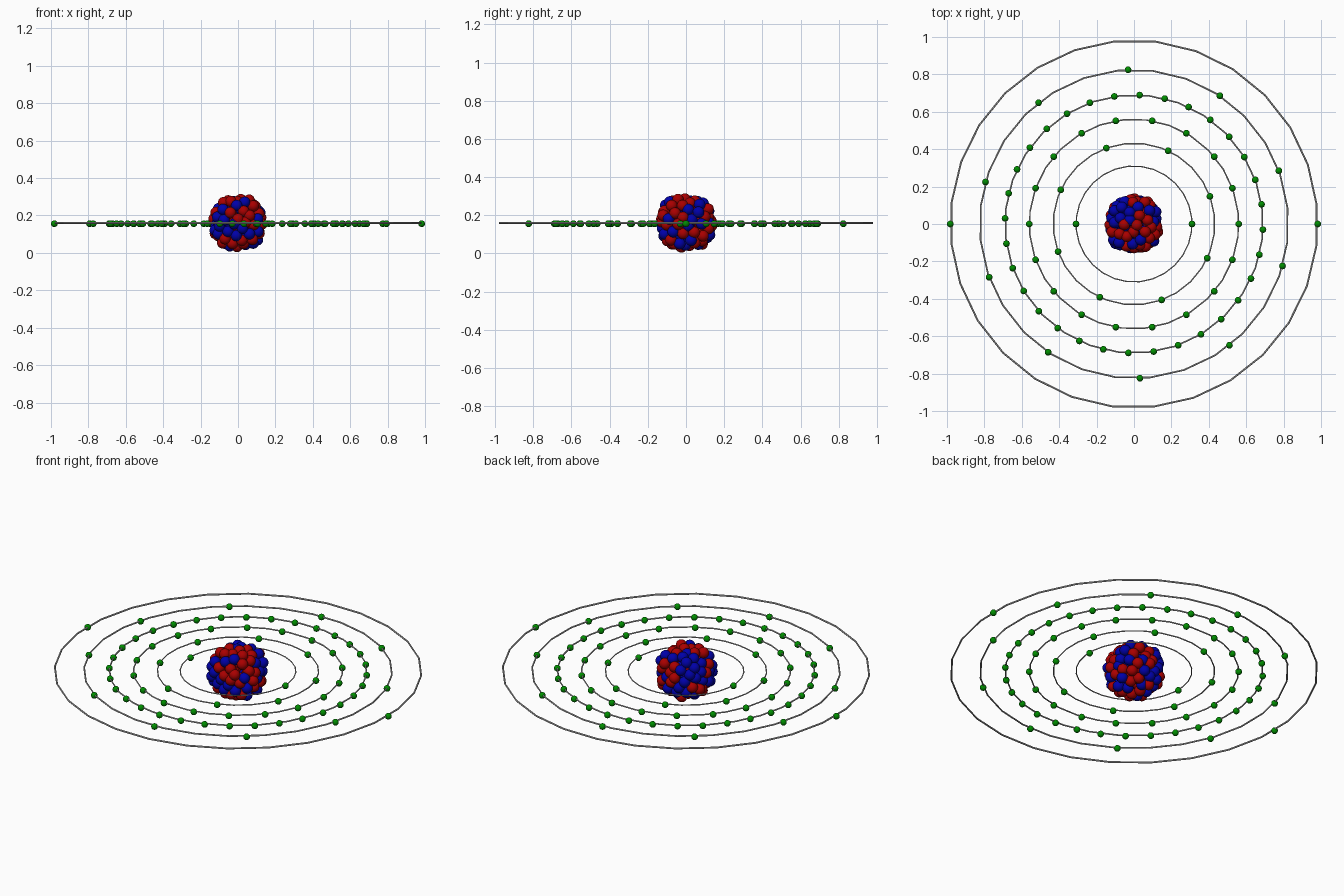
import bpy, math, random
from mathutils import Vector

random.seed(7)
cube = bpy.data.objects.get("Cube")
if cube:
    bpy.data.objects.remove(cube, do_unlink=True)


def material(name, rgb):
    mat = bpy.data.materials.new(name)
    mat.use_nodes = True
    mat.diffuse_color = (*rgb, 1)
    mat.node_tree.nodes["Principled BSDF"].inputs["Base Color"].default_value = (*rgb, 1)
    return mat


RED = material("proton red", (0.4, 0, 0))
BLUE = material("neutron blue", (0, 0, 0.4))
GREEN = material("electron green", (0, 0.27, 0))
GREY = material("orbit grey", (0.5, 0.5, 0.5))
MID = 0.156


def prototype(name, radius, mat, segments, rings):
    """Smooth ball mesh that every particle of a kind shares."""
    bpy.ops.mesh.primitive_uv_sphere_add(segments=segments, ring_count=rings, radius=radius)
    ball = bpy.context.object
    bpy.ops.object.shade_smooth()
    mesh = ball.data
    mesh.name = name
    mesh.materials.append(mat)
    bpy.data.objects.remove(ball)
    return mesh


def place(name, mesh, location):
    ob = bpy.data.objects.new(name, mesh)
    ob.location = location
    bpy.context.collection.objects.link(ob)


# Orbits with their evenly spaced electrons: radius, count, first angle
electron = prototype("electron", 0.018, GREEN, 16, 10)
shells = [(0.31, 2, 0), (0.432, 8, 20), (0.56, 18, 0),
          (0.69, 32, 8.75), (0.825, 10, 20.2), (0.982, 2, 0)]
for i, (radius, count, start) in enumerate(shells, 1):
    bpy.ops.mesh.primitive_torus_add(major_radius=radius, minor_radius=0.0025 + 0.0025 * radius,
                                     major_segments=28, minor_segments=6,
                                     location=(0, 0, MID + 0.004),
                                     rotation=(0, 0, math.radians(6)))
    orbit = bpy.context.object
    orbit.name = f"orbit_{i}"
    orbit.data.materials.append(GREY)
    for k in range(count):
        a = math.radians(start) + math.tau * k / count
        place(f"electron_{i}_{k + 1}", electron,
              (radius * math.cos(a), radius * math.sin(a), MID))

# Nucleus: nested, slightly boxy shells of packed particles
proton = prototype("proton", 0.03, RED, 20, 12)
neutron = prototype("neutron", 0.03, BLUE, 20, 12)
golden = math.pi * (3 - math.sqrt(5))
for shell, (radius, count) in enumerate([(0.121, 92), (0.08, 36), (0.035, 8)]):
    for k in range(count):
        z = 1 - (2 * k + 1) / count
        flat = math.sqrt(1 - z * z)
        a = golden * k
        direction = Vector((flat * math.cos(a), flat * math.sin(a), z))
        direction /= sum(abs(c) ** 2.7 for c in direction) ** (1 / 2.7)
        direction.y *= 1.05
        wobble = Vector([random.uniform(-1, 1) for _ in range(3)]) * 0.008
        is_proton = random.random() < 0.5
        place(f"{'proton' if is_proton else 'neutron'}_{shell + 1}_{k + 1}",
              proton if is_proton else neutron,
              direction * radius + wobble + Vector((0, 0, MID + 0.006)))
